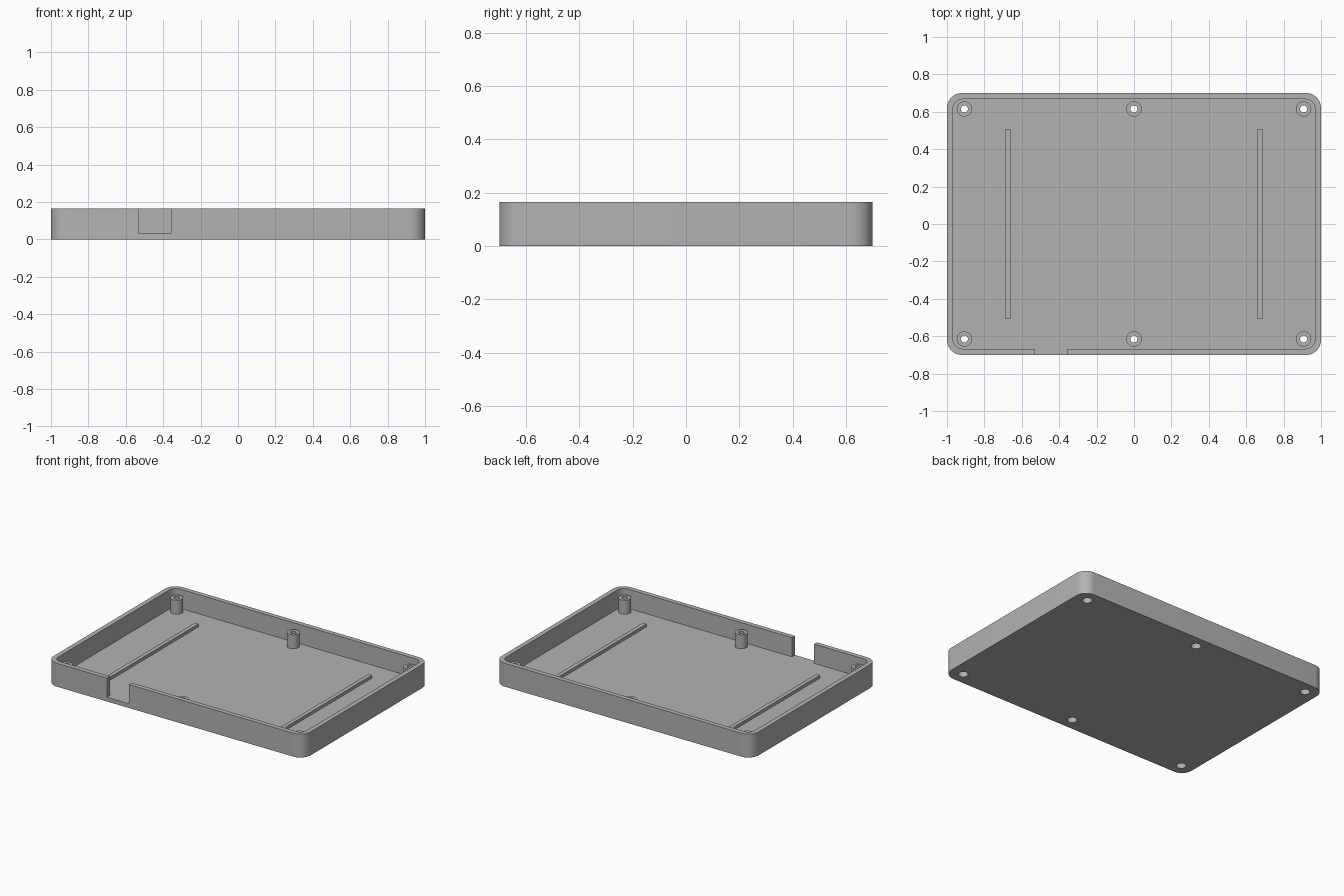
import bpy, bmesh
from math import cos, sin, pi, tau

cube = bpy.data.objects.get("Cube")
if cube:
    bpy.data.objects.remove(cube, do_unlink=True)

HALF_X, HALF_Y, HEIGHT = 1.0, 0.7, 0.165
WALL, FLOOR, RADIUS = 0.033, 0.03, 0.08
POST_R, BORE_R, HEAD_R = 0.041, 0.019, 0.032
POST_TOP, HEAD_TOP = 0.128, 0.05
SEGMENTS = 32

grey = bpy.data.materials.new("plain_grey")
grey.use_nodes = True
grey.diffuse_color = (0.45, 0.45, 0.45, 1)
grey.node_tree.nodes["Principled BSDF"].inputs["Base Color"].default_value = grey.diffuse_color


def finish(name, bm):
    bmesh.ops.recalc_face_normals(bm, faces=bm.faces[:])
    mesh = bpy.data.meshes.new(name)
    bm.to_mesh(mesh)
    bm.free()
    mesh.materials.append(grey)
    obj = bpy.data.objects.new(name, mesh)
    bpy.context.collection.objects.link(obj)
    return obj


def box(name, centre, size):
    bm = bmesh.new()
    bmesh.ops.create_cube(bm, size=1)
    bmesh.ops.scale(bm, vec=size, verts=bm.verts)
    bmesh.ops.translate(bm, vec=centre, verts=bm.verts)
    return finish(name, bm)


def circle(radius):
    return [(radius * cos(tau * i / SEGMENTS), radius * sin(tau * i / SEGMENTS))
            for i in range(SEGMENTS)]


def rounded_rect(inset, steps=10):
    r = RADIUS - inset
    points = []
    for q, (sx, sy) in enumerate([(1, 1), (-1, 1), (-1, -1), (1, -1)]):
        for i in range(steps + 1):
            a = (q + i / steps) * pi / 2
            points.append((sx * (HALF_X - RADIUS) + r * cos(a),
                           sy * (HALF_Y - RADIUS) + r * sin(a)))
    return points


def loft(bm, outlines, closed=False):
    """Bridge (outline, z) rings; cap both ends or join last to first."""
    rings = [[bm.verts.new((x, y, z)) for x, y in pts] for pts, z in outlines]
    pairs = list(zip(rings, rings[1:]))
    if closed:
        pairs.append((rings[-1], rings[0]))
    else:
        bm.faces.new(rings[0])
        bm.faces.new(rings[-1])
    for a, b in pairs:
        for i in range(len(a)):
            j = (i + 1) % len(a)
            bm.faces.new((a[i], a[j], b[j], b[i]))


def smooth(obj):
    bpy.ops.object.select_all(action='DESELECT')
    obj.select_set(True)
    bpy.context.view_layer.objects.active = obj
    bpy.ops.object.shade_smooth_by_angle(angle=pi / 6)


def cut(obj, cutter):
    bpy.context.view_layer.objects.active = obj
    mod = obj.modifiers.new("cut", 'BOOLEAN')
    mod.operation, mod.solver, mod.object = 'DIFFERENCE', 'EXACT', cutter
    bpy.ops.object.modifier_apply(modifier=mod.name)
    bpy.data.objects.remove(cutter, do_unlink=True)


# Open tray with rounded corners
bm = bmesh.new()
outer, inner = rounded_rect(0), rounded_rect(WALL)
loft(bm, [(outer, 0), (outer, HEIGHT), (inner, HEIGHT), (inner, FLOOR)])
tray = finish("tray", bm)

# Cable notch through the front wall
cut(tray, box("notch_cutter", (-0.444, -HALF_Y, FLOOR + 0.1), (0.172, 0.1, 0.2)))

# Screw posts with a wider recess for the screw head underneath
for y, side in ((-0.615, "front"), (0.615, "back")):
    for x, place in ((-0.907, "right"), (0, "middle"), (0.907, "left")):
        bm = bmesh.new()
        loft(bm, [(circle(HEAD_R), -0.01), (circle(HEAD_R), FLOOR + 0.01)])
        bmesh.ops.translate(bm, vec=(x, y, 0), verts=bm.verts)
        cut(tray, finish("hole_cutter", bm))

        profile = [(POST_R, FLOOR), (POST_R, POST_TOP), (BORE_R, POST_TOP),
                   (BORE_R, HEAD_TOP), (HEAD_R, HEAD_TOP), (HEAD_R, FLOOR)]
        bm = bmesh.new()
        loft(bm, [(circle(r), z) for r, z in profile], closed=True)
        bmesh.ops.translate(bm, vec=(x, y, 0), verts=bm.verts)
        smooth(finish(f"{side}_{place}_post", bm))
smooth(tray)

# Low support ribs on the floor
for x, place in ((-0.675, "right"), (0.675, "left")):
    box(f"{place}_rib", (x, 0, FLOOR + 0.01), (0.028, 1.014, 0.022))
